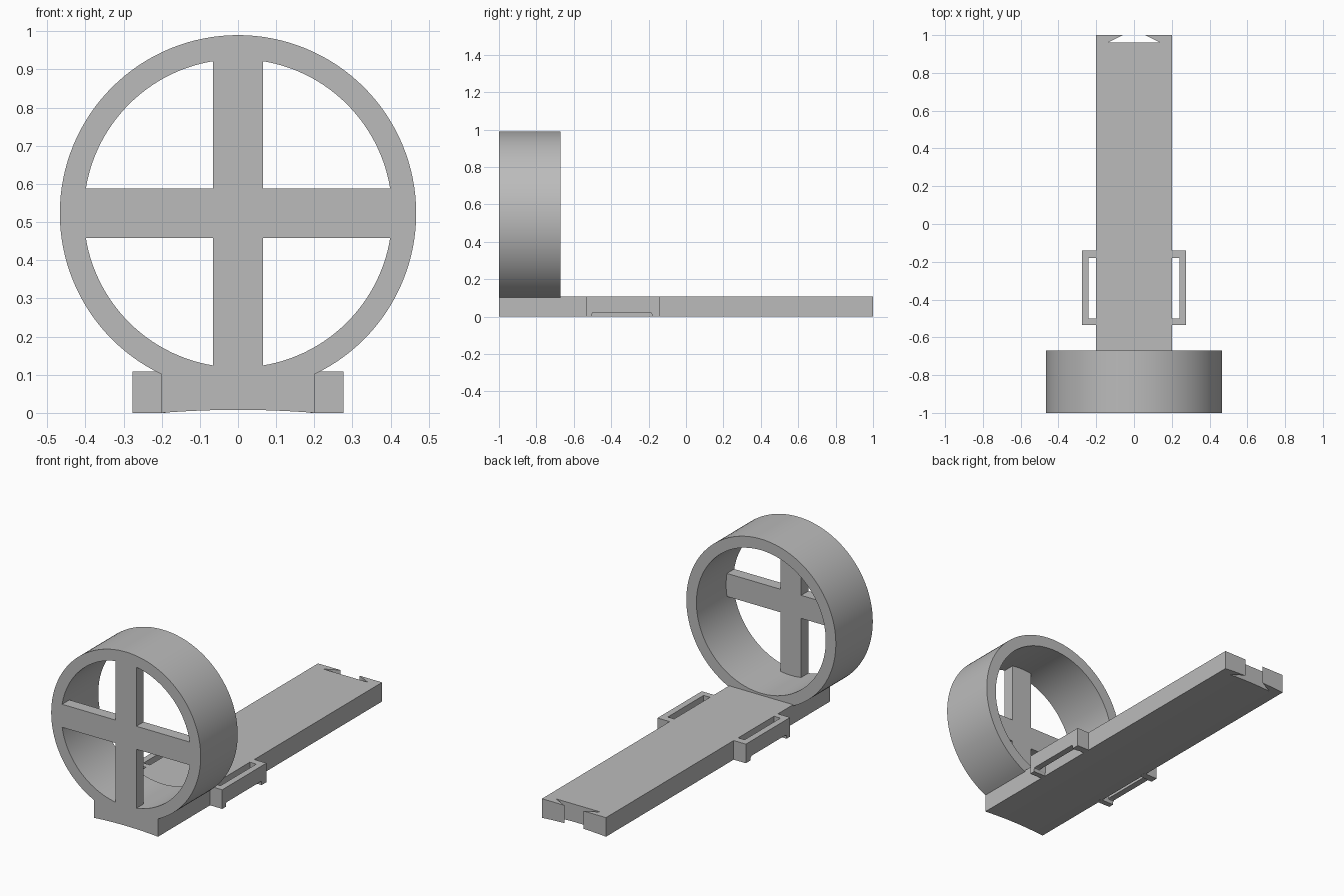
import bpy, bmesh
from math import cos, sin, pi, radians

cube = bpy.data.objects.get("Cube")
if cube:
    bpy.data.objects.remove(cube, do_unlink=True)

grey = bpy.data.materials.new("plain_grey")
grey.use_nodes = True
colour = (0.5, 0.5, 0.5, 1)
grey.diffuse_color = colour
grey.node_tree.nodes["Principled BSDF"].inputs["Base Color"].default_value = colour


def prism(name, points, axis, start, end):
    """Extrude a 2D outline along an axis between two positions."""
    place = {"x": lambda u, v, t: (t, u, v),
             "y": lambda u, v, t: (u, t, v),
             "z": lambda u, v, t: (u, v, t)}[axis]
    bm = bmesh.new()
    near = [bm.verts.new(place(u, v, start)) for u, v in points]
    far = [bm.verts.new(place(u, v, end)) for u, v in points]
    bm.faces.new(near)
    bm.faces.new(far)
    for i in range(len(points)):
        j = (i + 1) % len(points)
        bm.faces.new((near[i], near[j], far[j], far[i]))
    bmesh.ops.recalc_face_normals(bm, faces=bm.faces)
    mesh = bpy.data.meshes.new(name)
    bm.to_mesh(mesh)
    bm.free()
    mesh.materials.append(grey)
    obj = bpy.data.objects.new(name, mesh)
    bpy.context.collection.objects.link(obj)
    return obj


def rect(u0, u1, v0, v1):
    return [(u0, v0), (u1, v0), (u1, v1), (u0, v1)]


def circle(radius, height, steps=128):
    return [(radius * cos(2 * pi * i / steps), height + radius * sin(2 * pi * i / steps))
            for i in range(steps)]


def combine(target, tool, operation):
    """Apply a boolean and discard the tool object."""
    mod = target.modifiers.new("combine", "BOOLEAN")
    mod.operation = operation
    mod.solver = "EXACT"
    mod.object = tool
    bpy.context.view_layer.objects.active = target
    bpy.ops.object.modifier_apply(modifier=mod.name)
    bpy.data.objects.remove(tool, do_unlink=True)


HUB, OUTER, INNER, BAR = 0.523, 0.467, 0.404, 0.065
HALF, TOP, RISE = 0.2, 0.108, 0.008

# Long base plank with a gently arched underside
arch = [(HALF * i / 12, RISE * (1 - (i / 12) ** 2)) for i in range(-12, 13)]
base = prism("base_and_ring", arch + [(HALF, TOP), (-HALF, TOP)], "y", -1, 1)

# Dovetail notch in the back end
dovetail = [(-0.14, 0.96), (0.14, 0.96), (0.06, 1), (0.06, 1.1), (-0.06, 1.1), (-0.06, 1)]
combine(base, prism("dovetail_cutter", dovetail, "z", -0.1, 0.2), "DIFFERENCE")

# Upright ring with a thin cross across its front
ring = prism("ring", circle(OUTER, HUB), "y", -1, -0.67)
combine(ring, prism("bore", circle(INNER, HUB), "y", -1.1, -0.5), "DIFFERENCE")
reach = INNER + 0.03
cross_bar = rect(-reach, reach, HUB - BAR, HUB + BAR)
cross_post = rect(-BAR, BAR, HUB - reach, HUB + reach)
for name, outline in (("cross_bar", cross_bar), ("cross_post", cross_post)):
    combine(ring, prism(name, outline, "y", -1, -0.935), "UNION")
combine(base, ring, "UNION")

# Strap loops on both sides, each with a slot and a relieved underside
for side in (-1, 1):
    loop = prism("strap_loop", rect(-0.535, -0.14, 0, TOP), "x", side * 0.19, side * 0.276)
    slot = rect(-0.5, -0.18, -0.1, 0.2)
    combine(loop, prism("slot_cutter", slot, "x", side * 0.15, side * 0.24), "DIFFERENCE")
    relief = [(-0.503, -0.1), (-0.183, -0.1), (-0.183, 0.014), (-0.186, 0.02),
              (-0.192, 0.023), (-0.494, 0.023), (-0.5, 0.02), (-0.503, 0.014)]
    combine(loop, prism("relief_cutter", relief, "x", side * 0.2, side * 0.35), "DIFFERENCE")
    combine(base, loop, "UNION")

# Smooth the round walls, keep the corners crisp
bpy.ops.object.select_all(action="DESELECT")
base.select_set(True)
bpy.context.view_layer.objects.active = base
bpy.ops.object.shade_smooth_by_angle(angle=radians(25))
